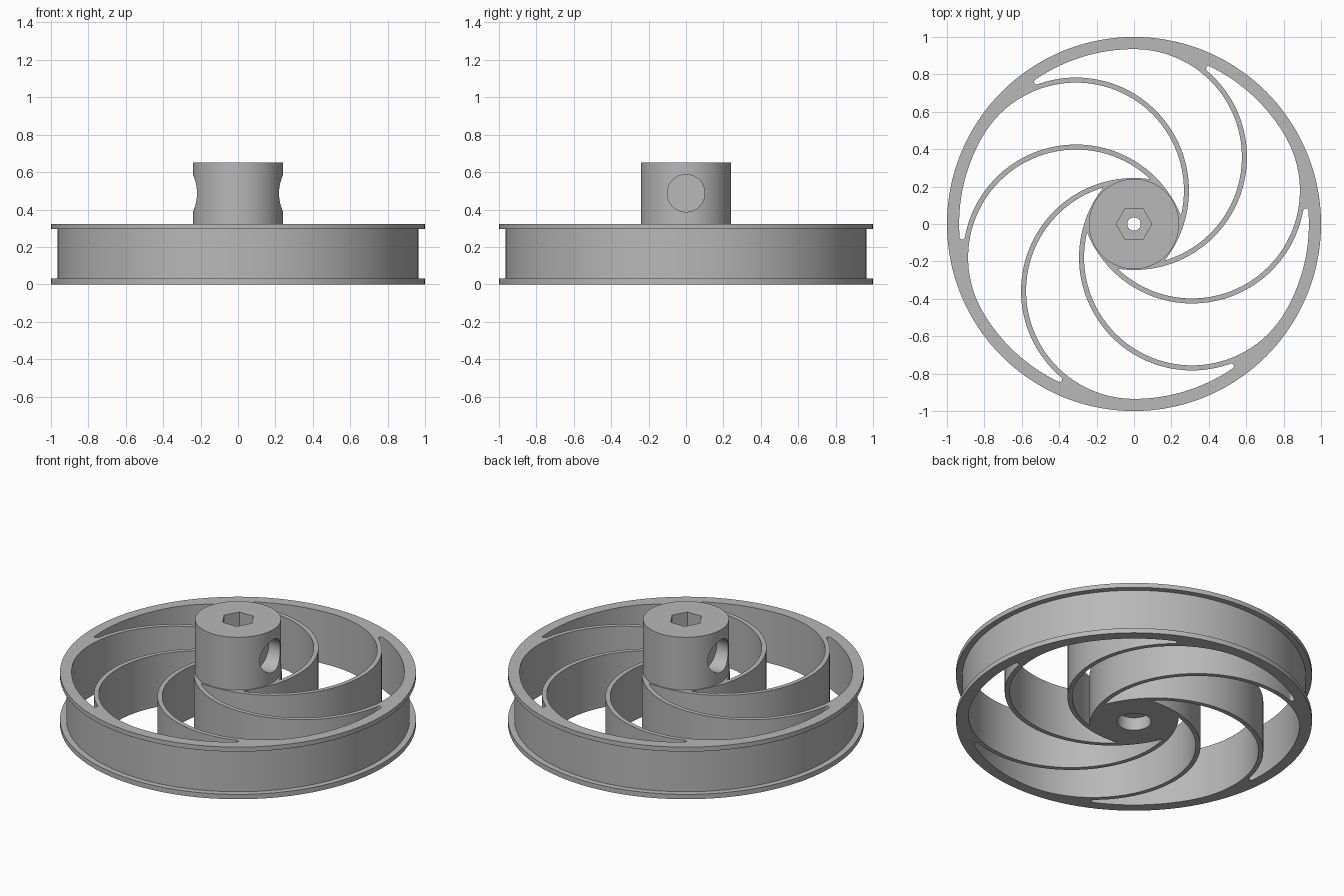
import bpy, bmesh, math
from math import sin, cos, acos, pi, radians
from mathutils import Matrix, Vector

cube = bpy.data.objects.get("Cube")
if cube:
    bpy.data.objects.remove(cube, do_unlink=True)

# Main dimensions
RIM_H, HUB_H = 0.323, 0.65
GROOVE_R, HUB_R = 0.965, 0.241
ORBIT = 0.358               # distance of spoke arc centres from the axis
ARC_IN, ARC_OUT = 0.577, 0.604
RIM_IN = ORBIT + ARC_IN     # spoke arcs run tangent into the rim
SLIT_R = 0.014              # rounded slit end between spoke and rim
SIDES = 144
ORIGIN = Vector((0, 0))

grey = bpy.data.materials.new("plain_grey")
grey.use_nodes = True
grey.diffuse_color = (0.48, 0.48, 0.48, 1)
grey.node_tree.nodes["Principled BSDF"].inputs["Base Color"].default_value = (0.48, 0.48, 0.48, 1)


def add_object(name, bm):
    bmesh.ops.recalc_face_normals(bm, faces=bm.faces)
    mesh = bpy.data.meshes.new(name)
    bm.to_mesh(mesh)
    bm.free()
    mesh.materials.append(grey)
    obj = bpy.data.objects.new(name, mesh)
    bpy.context.scene.collection.objects.link(obj)
    return obj


def evaluated_mesh(obj):
    bpy.context.view_layer.update()
    graph = bpy.context.evaluated_depsgraph_get()
    return bpy.data.meshes.new_from_object(obj.evaluated_get(graph))


def arc(centre, radius, start, end, steps):
    return [centre + radius * Vector((cos(a), sin(a)))
            for a in (start + (end - start) * i / steps for i in range(steps + 1))]


def circle(radius, sides):
    return arc(ORIGIN, radius, 0, 2 * pi, sides)[:-1]


def lathe(profile):
    """Turn a closed profile of (radius, height) points around the axis."""
    bm = bmesh.new()
    rings = [[bm.verts.new((p.x, p.y, z)) for p in circle(r, SIDES)] for r, z in profile]
    for low, high in zip(rings, rings[1:] + rings[:1]):
        for i in range(SIDES):
            j = (i + 1) % SIDES
            bm.faces.new((low[i], low[j], high[j], high[i]))
    return bm


def plate(outlines, height):
    """Extrude a flat shape with holes upward from the ground."""
    curve = bpy.data.curves.new("plate_outline", "CURVE")
    curve.dimensions = "2D"
    curve.fill_mode = "BOTH"
    curve.extrude = height / 2
    for points in outlines:
        spline = curve.splines.new("POLY")
        spline.points.add(len(points) - 1)
        for target, p in zip(spline.points, points):
            target.co = (p.x, p.y, 0, 1)
        spline.use_cyclic_u = True
    helper = bpy.data.objects.new("plate_outline", curve)
    bpy.context.scene.collection.objects.link(helper)
    mesh = evaluated_mesh(helper)
    bm = bmesh.new()
    bm.from_mesh(mesh)
    bpy.data.objects.remove(helper, do_unlink=True)
    bpy.data.meshes.remove(mesh)
    bmesh.ops.remove_doubles(bm, verts=bm.verts, dist=0.00001)
    bmesh.ops.translate(bm, verts=bm.verts, vec=(0, 0, height / 2))
    return bm


def cut(target, cutter):
    cutter.hide_render = True
    mod = target.modifiers.new("cut", "BOOLEAN")
    mod.operation = "DIFFERENCE"
    mod.solver = "EXACT"
    mod.object = cutter
    result = evaluated_mesh(target)
    target.modifiers.clear()
    target.data = result
    bpy.data.objects.remove(cutter, do_unlink=True)


def opening(near):
    """Outline of the gap between two neighbouring curved spokes."""
    far = near + pi / 3
    c_near = ORBIT * Vector((cos(near), sin(near)))
    c_far = ORBIT * Vector((cos(far), sin(far)))
    # Pointed tip by the hub, where the two spoke arcs cross
    tip_near = near - 4 * pi / 3 + acos((ORBIT**2 + ARC_IN**2 - ARC_OUT**2) / (2 * ORBIT * ARC_IN))
    tip_far = far - 2 * pi / 3 - acos((ORBIT**2 + ARC_OUT**2 - ARC_IN**2) / (2 * ORBIT * ARC_OUT))
    # Rounded slit end, touching both the rim and the next spoke
    a, b = RIM_IN - SLIT_R, ARC_OUT + SLIT_R
    slit = far - acos((ORBIT**2 + a**2 - b**2) / (2 * ORBIT * a))
    spoke = far - pi + acos((ORBIT**2 + b**2 - a**2) / (2 * ORBIT * b))
    c_slit = a * Vector((cos(slit), sin(slit)))
    return (arc(c_near, ARC_IN, tip_near, near, 48)
            + arc(ORIGIN, RIM_IN, near, slit, 16)[1:]
            + arc(c_slit, SLIT_R, slit, spoke + pi, 8)[1:]
            + arc(c_far, ARC_OUT, spoke, tip_far, 44)[1:-1])


# Rim wall and six curved spokes
outlines = [circle(GROOVE_R, SIDES), circle(HUB_R, SIDES)]
outlines += [opening(radians(30 + 60 * k)) for k in range(6)]
parts = [add_object("rim_and_spokes", plate(outlines, RIM_H))]

# Thin flanges on both edges of the rim
for name, z0, z1 in (("lower_flange", 0, 0.03), ("upper_flange", 0.295, RIM_H)):
    parts.append(add_object(name, lathe([(GROOVE_R, z0), (1, z0), (1, z1), (GROOVE_R, z1)])))

# Hub with axle bore and a round recess below
hub = add_object("hub", lathe([(HUB_R, 0), (HUB_R, HUB_H), (0.036, HUB_H),
                               (0.036, 0.08), (0.095, 0.08), (0.095, 0)]))
parts.append(hub)

# Hexagonal socket in the hub top
bm = bmesh.new()
bmesh.ops.create_cone(bm, cap_ends=True, segments=6, radius1=0.095, radius2=0.095, depth=0.32,
                      matrix=Matrix.Translation((0, 0, HUB_H)) @ Matrix.Rotation(pi / 2, 4, "Z"))
cut(hub, add_object("socket_cutter", bm))

# Blind round pockets in both sides of the hub
for side in (1, -1):
    bm = bmesh.new()
    place = Matrix.Translation((side * 0.24, 0, 0.487)) @ Matrix.Rotation(pi / 2, 4, "Y")
    bmesh.ops.create_cone(bm, cap_ends=True, segments=48, radius1=0.1, radius2=0.1,
                          depth=0.2, matrix=place)
    cut(hub, add_object("pocket_cutter", bm))

# Smooth round walls with crisp edges
bpy.ops.object.select_all(action="DESELECT")
for part in parts:
    part.select_set(True)
bpy.context.view_layer.objects.active = hub
bpy.ops.object.shade_smooth_by_angle(angle=radians(30))
